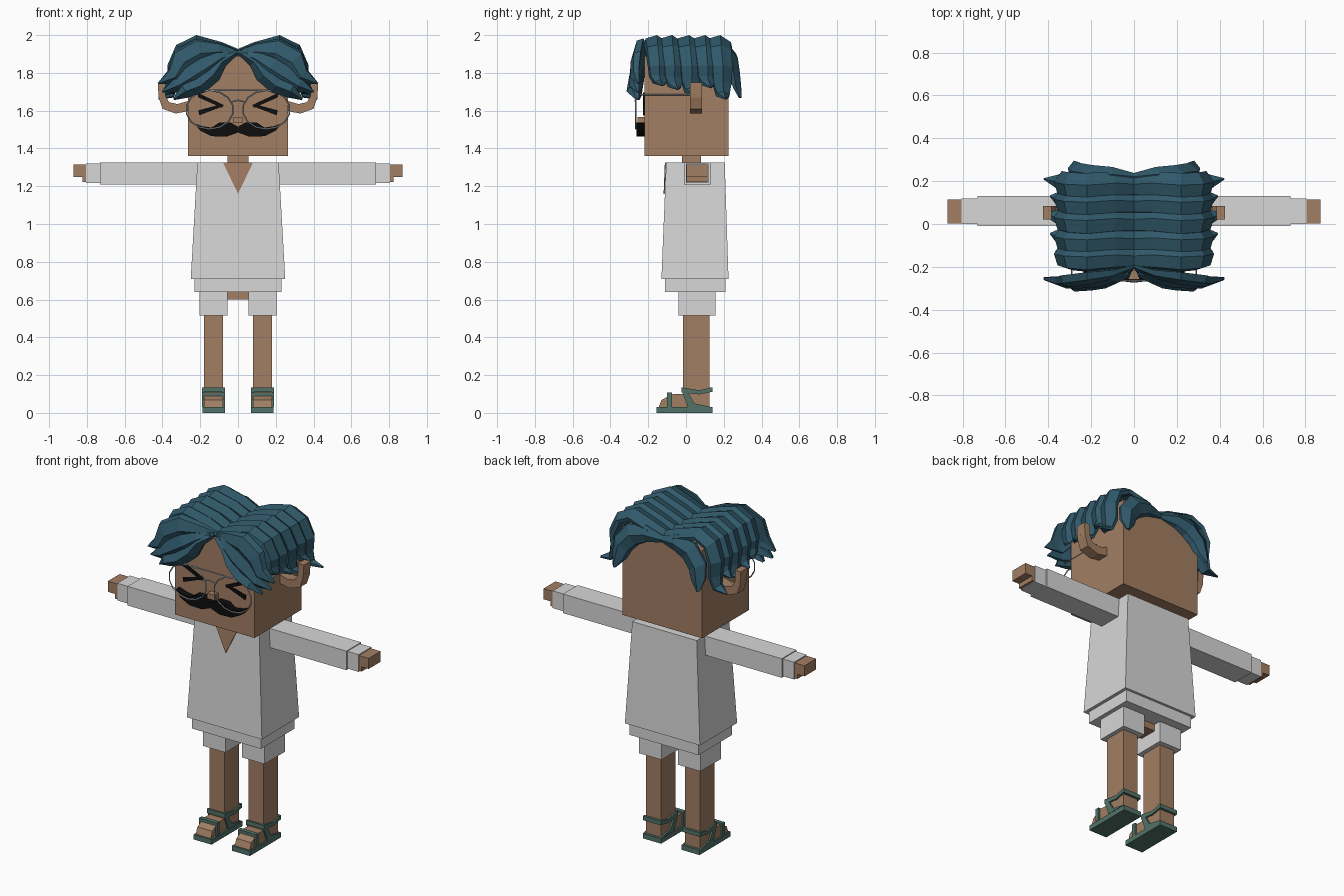
import bpy, bmesh, math
from mathutils import Vector

cube = bpy.data.objects.get("Cube")
if cube:
    bpy.data.objects.remove(cube, do_unlink=True)


def material(name, rgb):
    m = bpy.data.materials.new(name)
    m.use_nodes = True
    m.diffuse_color = (*rgb, 1)
    m.node_tree.nodes["Principled BSDF"].inputs["Base Color"].default_value = (*rgb, 1)
    return m


SKIN = material("skin brown", (0.36, 0.21, 0.125))
CLOTH = material("pale cloth", (0.68, 0.68, 0.68))
HAIR = material("dark teal hair", (0.03, 0.1, 0.145))
SANDAL = material("green sandal", (0.085, 0.17, 0.14))
METAL = material("silver frame", (0.42, 0.46, 0.5))
BLACK = material("black", (0.004, 0.004, 0.004))


def build(name, verts, faces, mat, mirror=False):
    mesh = bpy.data.meshes.new(name)
    mesh.from_pydata([tuple(v) for v in verts], [], faces)
    bm = bmesh.new()
    bm.from_mesh(mesh)
    bmesh.ops.recalc_face_normals(bm, faces=bm.faces)
    bm.to_mesh(mesh)
    bm.free()
    mesh.materials.append(mat)
    ob = bpy.data.objects.new(name, mesh)
    bpy.context.collection.objects.link(ob)
    if mirror:
        ob.modifiers.new("Mirror", "MIRROR").use_mirror_merge = False
    return ob


def loft(name, rings, mat, mirror=False):
    """Skin equal-sized rings of points and cap both ends."""
    n = len(rings[0])
    faces = [(r * n + i, r * n + (i + 1) % n, (r + 1) * n + (i + 1) % n, (r + 1) * n + i)
             for r in range(len(rings) - 1) for i in range(n)]
    faces += [tuple(range(n)), tuple(range((len(rings) - 1) * n, len(rings) * n))]
    return build(name, [p for ring in rings for p in ring], faces, mat, mirror)


def rect(x, y, z):
    return [(x[0], y[0], z), (x[1], y[0], z), (x[1], y[1], z), (x[0], y[1], z)]


def box(name, x, y, z, mat, mirror=False):
    return loft(name, [rect(x, y, z[0]), rect(x, y, z[1])], mat, mirror)


def plate(name, outline, y, mat, mirror=False):
    """Front outline (x, z) given depth along y."""
    return loft(name, [[(px, d, pz) for px, pz in outline] for d in y], mat, mirror)


def side_plate(name, outline, x, mat, mirror=False):
    """Side outline (y, z) given depth along x."""
    return loft(name, [[(d, py, pz) for py, pz in outline] for d in x], mat, mirror)


def wire(name, points, mat, radius=0.004, cyclic=False):
    cu = bpy.data.curves.new(name, "CURVE")
    cu.dimensions = "3D"
    cu.bevel_depth = radius
    cu.bevel_resolution = 0
    cu.use_fill_caps = True
    sp = cu.splines.new("POLY")
    sp.points.add(len(points) - 1)
    for p, co in zip(sp.points, points):
        p.co = (*co, 1)
    sp.use_cyclic_u = cyclic
    cu.materials.append(mat)
    ob = bpy.data.objects.new(name, cu)
    bpy.context.collection.objects.link(ob)


# faceted lock cross-section: (across, outward)
SECTION = [(-0.5, 0), (-0.42, 0.65), (0.05, 1), (0.5, 0.25), (0.45, -0.2), (0, 0)]


def lock(name, path, widths, thick, facing=None):
    """Sweep a tapering lock of hair; facing fixes its outward side."""
    pts = [Vector(p) for p in path]
    rings = []
    for i, p in enumerate(pts):
        t = (pts[min(i + 1, len(pts) - 1)] - pts[max(i - 1, 0)]).normalized()
        if facing:
            out = Vector(facing)
            across = t.cross(out).normalized()
        else:
            across = Vector((0, 1, 0))
            out = t.cross(across) * -1
            out = out if out.dot(p - Vector((0, p.y, 1.7))) > 0 else -out
        h = thick * min(1, widths[i] / max(widths) + 0.15)
        rings.append([p + across * a * widths[i] + out * b * h for a, b in SECTION])
    return loft(name, rings, HAIR, True)


# Head, neck and torso
box("head", (-0.265, 0.265), (-0.22, 0.225), (1.36, 1.89), SKIN)
box("neck", (-0.055, 0.055), (-0.02, 0.08), (1.28, 1.37), SKIN)
loft("shirt", [rect((-0.25, 0.25), (-0.13, 0.225), 0.71),
               rect((-0.215, 0.215), (-0.105, 0.205), 1.325)], CLOTH)
box("shirt_hem", (-0.23, 0.23), (-0.11, 0.21), (0.64, 0.72), CLOTH)
neckline = plate("neckline", [(-0.08, 1.326), (0.08, 1.326), (0, 1.16)], (-0.112, -0.106), SKIN)
for v in neckline.data.vertices:
    v.co.y -= (1.325 - v.co.z) * 0.04
box("hips", (-0.06, 0.06), (0, 0.11), (0.6, 0.66), SKIN)

# Arms
box("sleeve", (0.19, 0.73), (-0.01, 0.13), (1.21, 1.325), CLOTH, True)
box("cuff", (0.72, 0.805), (0, 0.12), (1.216, 1.32), CLOTH, True)
box("hand", (0.8, 0.87), (0.002, 0.115), (1.25, 1.314), SKIN, True)
box("palm", (0.8, 0.823), (0.002, 0.115), (1.222, 1.252), SKIN, True)

# Legs and sandals
box("shorts_leg", (0.055, 0.205), (-0.04, 0.155), (0.515, 0.66), CLOTH, True)
box("leg", (0.08, 0.18), (-0.015, 0.125), (0.03, 0.53), SKIN, True)
side_plate("foot", [(0.125, 0.03), (0.125, 0.1), (-0.07, 0.1), (-0.13, 0.068), (-0.145, 0.03)],
           (0.08, 0.18), SKIN, True)
box("sole", (0.068, 0.188), (-0.155, 0.14), (0, 0.03), SANDAL, True)
for y0, y1, z0, z1 in ((-0.025, -0.012, 0.11, 0.135), (0.122, 0.14, 0.11, 0.135),
                       (-0.1, -0.075, 0.09, 0.108)):
    box("strap_across", (0.07, 0.19), (y0, y1), (z0, z1), SANDAL, True)
STRAPS = {
    "ankle_strap": [(-0.025, 0.108), (-0.025, 0.135), (0.07, 0.12), (0.14, 0.135),
                    (0.14, 0.112), (0.07, 0.098)],
    "arch_strap": [(-0.02, 0.11), (0.01, 0.11), (0.045, 0.05), (0.14, 0.03), (0.01, 0.03)],
    "toe_strap": [(-0.1, 0.03), (-0.075, 0.03), (-0.075, 0.108), (-0.1, 0.1)],
}
for name, outline in STRAPS.items():
    for x in ((0.07, 0.081), (0.179, 0.19)):
        side_plate(name, outline, x, SANDAL, True)

# Ears: hooked shells curling up from the cheeks
plate("ear", [(0.25, 1.6), (0.33, 1.585), (0.4, 1.61), (0.42, 1.67), (0.425, 1.75),
              (0.385, 1.75), (0.385, 1.68), (0.365, 1.645), (0.32, 1.635), (0.25, 1.655)],
      (0.02, 0.085), SKIN, True)

# Face
plate("eye_upper", [(0.085, 1.615), (0.21, 1.67), (0.215, 1.695), (0.075, 1.63)],
      (-0.227, -0.219), BLACK, True)
plate("eye_lower", [(0.075, 1.625), (0.085, 1.635), (0.21, 1.602), (0.205, 1.575)],
      (-0.227, -0.219), BLACK, True)
box("nose", (-0.025, 0.025), (-0.258, -0.215), (1.535, 1.567), SKIN)
plate("moustache", [(0, 1.515), (0.04, 1.538), (0.1, 1.537), (0.14, 1.51), (0.19, 1.518),
                    (0.235, 1.535), (0.2, 1.495), (0.14, 1.465), (0.06, 1.462), (0, 1.485)],
      (-0.262, -0.215), BLACK, True)

# Spectacles
for s in (-1, 1):
    rim = [(s * (0.15 + 0.125 * math.cos(a)), -0.265, 1.605 + 0.103 * math.sin(a))
           for a in (math.tau * (k + 0.5) / 14 for k in range(14))]
    wire("lens_rim", rim, METAL, cyclic=True)
    wire("temple", [(s * 0.265, -0.265, 1.675), (s * 0.29, -0.255, 1.685),
                    (s * 0.29, 0.03, 1.685)], METAL)
wire("brow_bar", [(-0.2, -0.265, 1.707), (0.2, -0.265, 1.707)], METAL)
wire("bridge", [(-0.04, -0.265, 1.645), (0, -0.27, 1.655), (0.04, -0.265, 1.645)], METAL)

# Side hair: overlapping locks from the parting, flicked outward at the tips
for y, reach, bottom, width in ((-0.155, 0.36, 1.73, 0.12), (-0.075, 0.39, 1.71, 0.12),
                                (0.015, 0.42, 1.68, 0.125), (0.1, 0.39, 1.72, 0.12),
                                (0.18, 0.42, 1.66, 0.12)):
    path = [(0, y, 1.875), (0.1, y + 0.005, 1.915), (0.22, y - 0.005, 1.95), (0.29, y, 1.915),
            (0.325, y + 0.01, 1.83), (0.32, y + 0.01, 0.5 * (bottom + 1.83)),
            (0.345, y + 0.015, bottom + 0.015), (reach, y + 0.03, bottom)]
    lock("side_lock", path, [width * f for f in (0.85, 1, 1.05, 1, 0.95, 0.85, 0.6, 0.06)], 0.05)

# Swept fringe
FRONT = (0, -1, 0)
lock("fringe_top", [(0, -0.19, 1.905), (0.1, -0.215, 1.915), (0.2, -0.225, 1.91),
                    (0.29, -0.24, 1.86), (0.335, -0.25, 1.78), (0.42, -0.25, 1.745)],
     (0.03, 0.09, 0.15, 0.15, 0.1, 0.01), 0.055, FRONT)
lock("fringe_middle", [(0.01, -0.2, 1.905), (0.09, -0.225, 1.88), (0.17, -0.235, 1.83),
                       (0.25, -0.24, 1.78), (0.32, -0.25, 1.735), (0.4, -0.25, 1.7)],
     (0.03, 0.08, 0.13, 0.13, 0.09, 0.01), 0.06, FRONT)
lock("fringe_low", [(0.02, -0.215, 1.9), (0.085, -0.225, 1.86), (0.135, -0.235, 1.79),
                    (0.2, -0.245, 1.735), (0.28, -0.25, 1.705), (0.34, -0.25, 1.66)],
     (0.03, 0.06, 0.09, 0.09, 0.08, 0.01), 0.065, FRONT)

# Back hair parted to both sides
lock("back_lock", [(0, 0.215, 1.885), (0.1, 0.22, 1.895), (0.19, 0.225, 1.87),
                   (0.25, 0.235, 1.8), (0.265, 0.25, 1.73), (0.28, 0.28, 1.67)],
     (0.04, 0.1, 0.13, 0.12, 0.09, 0.02), 0.05, (0, 1, 0))
